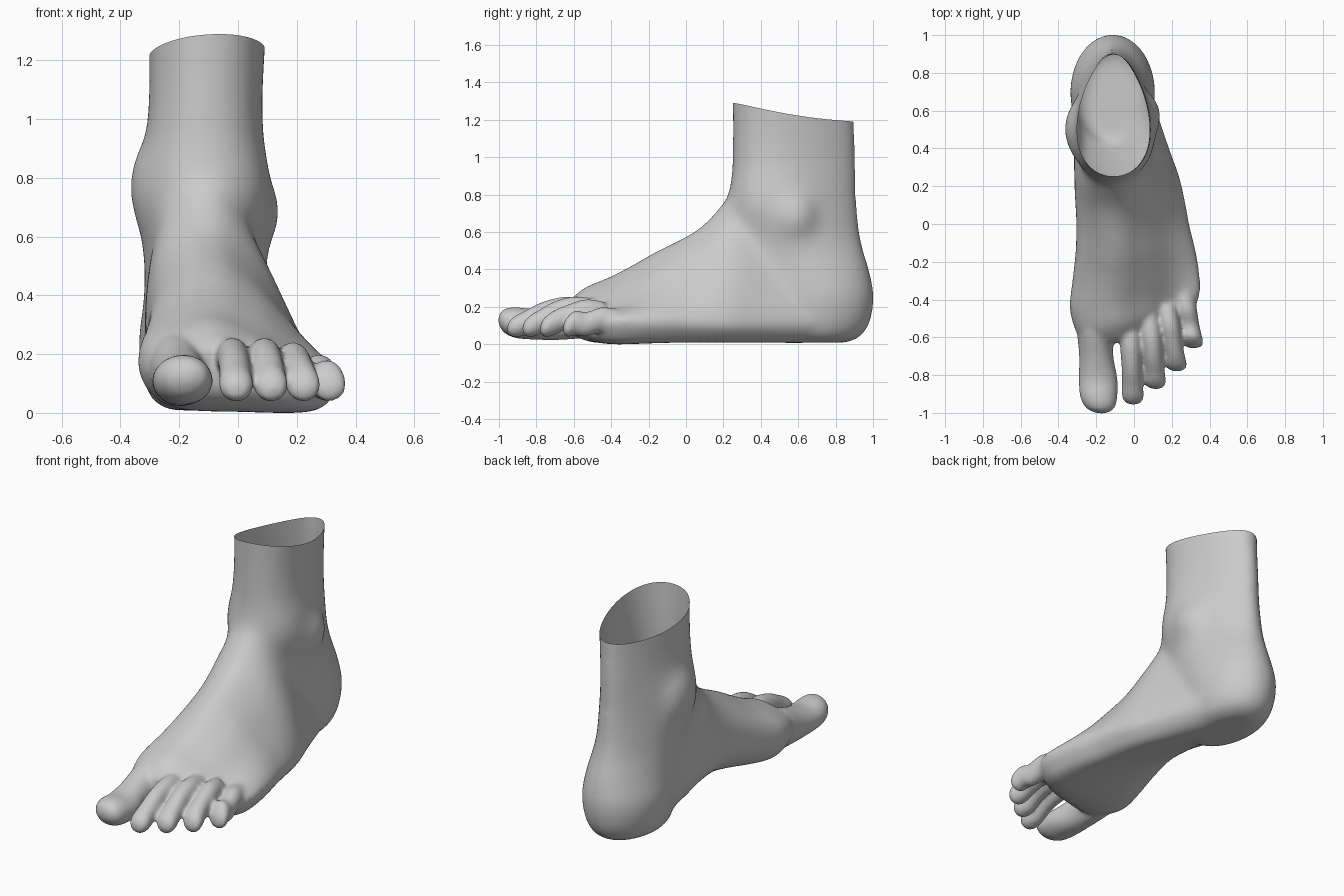
import bpy, bmesh, math
from mathutils import Vector

if "Cube" in bpy.data.objects:
    bpy.data.objects.remove(bpy.data.objects["Cube"])

bm = bmesh.new()


def catmull(a, b, c, d, t):
    return 0.5 * (2 * b + (c - a) * t + (2 * a - 5 * b + 4 * c - d) * t * t
                  + (3 * b - a - 3 * c + d) * t ** 3)


def closed_curve(pts, steps=6):
    n = len(pts)
    return [catmull(pts[i - 1], pts[i], pts[(i + 1) % n], pts[(i + 2) % n], s / steps)
            for i in range(n) for s in range(steps)]


def loft(rings, steps=5):
    """Closed smooth skin through a row of rings."""
    n, fine = len(rings), []
    for i in range(n - 1):
        four = [rings[min(max(j, 0), n - 1)] for j in range(i - 1, i + 3)]
        for s in range(steps):
            fine.append([catmull(*p, s / steps) for p in zip(*four)])
    fine.append(rings[-1])
    vs = [[bm.verts.new(p) for p in r] for r in fine]
    m = len(vs[0])
    for r, q in zip(vs, vs[1:]):
        for i in range(m):
            bm.faces.new((r[i], r[(i + 1) % m], q[(i + 1) % m], q[i]))
    for r, flip in ((vs[0], True), (vs[-1], False)):
        c = bm.verts.new(sum((v.co for v in r), Vector()) / m)
        for i in range(m):
            f = (r[i], r[(i + 1) % m], c)
            bm.faces.new(f[::-1] if flip else f)


# leg and heel: horizontal rings (z, x min, x max, y front, y back, narrowing at back)
def leg_ring(z, x0, x1, y0, y1, e):
    cx, cy, rx, ry = (x0 + x1) / 2, (y0 + y1) / 2, (x1 - x0) / 2, (y1 - y0) / 2
    out = []
    for i in range(40):
        a = math.tau * i / 40
        out.append(Vector((cx + rx * math.sin(a) * (1 - e * math.cos(a)), cy + ry * math.cos(a), z)))
    return out


loft([leg_ring(*r) for r in (
    (0.005, -0.23, 0.0, 0.45, 0.86, 0), (0.04, -0.29, 0.06, 0.42, 0.935, 0),
    (0.12, -0.325, 0.095, 0.4, 0.985, 0), (0.25, -0.338, 0.112, 0.38, 1.004, 0),
    (0.38, -0.322, 0.105, 0.35, 0.983, 0.08), (0.5, -0.318, 0.095, 0.31, 0.948, 0.2),
    (0.6, -0.325, 0.095, 0.27, 0.928, 0.28), (0.72, -0.332, 0.105, 0.222, 0.917, 0.34),
    (0.82, -0.326, 0.098, 0.23, 0.909, 0.34), (0.95, -0.306, 0.08, 0.243, 0.907, 0.3),
    (1.1, -0.297, 0.08, 0.247, 0.903, 0.27), (1.35, -0.299, 0.096, 0.248, 0.9, 0.27))])

# ankle bones
for c, s in (((-0.285, 0.5, 0.76), (0.088, 0.16, 0.18)), ((0.058, 0.57, 0.68), (0.092, 0.13, 0.14))):
    new = bmesh.ops.create_uvsphere(bm, u_segments=24, v_segments=16, radius=1)["verts"]
    for v in new:
        v.co = Vector(c) + Vector([p * q for p, q in zip(v.co, s)])


# instep and sole: upright slices (y, x min, x max, ridge x, top z, bottom z, arch, slant)
def foot_slice(y, xl, xr, xa, zt, zb, arch, k):
    pts = [(xa, zt),
           (xa + 0.36 * (xr - xa), 0.84 * zt),
           (xa + 0.68 * (xr - xa), 0.57 * zt),
           (xr, min(0.4 * zt, 0.14)),
           (xr - 0.03, zb + 0.045),
           (xr - 0.11, zb),
           ((xl + xr) / 2, zb + arch * 0.25),
           (xl + 0.14, zb + 0.01 + arch * 0.75),
           (xl + 0.04, zb + 0.065 + arch),
           (xl, max(min(0.48 * zt, 0.28), 0.1)),
           (xl + 0.2 * (xa - xl), 0.78 * zt)]
    return closed_curve([Vector((x, y + k * (x + 0.1), z)) for x, z in pts])


loft([foot_slice(*r) for r in (
    (0.75, -0.28, 0.08, -0.1, 0.45, 0.01, 0.0, 0),
    (0.6, -0.31, 0.12, -0.1, 0.6, 0.005, 0.02, 0),
    (0.4, -0.318, 0.185, -0.1, 0.72, 0.005, 0.06, 0),
    (0.25, -0.318, 0.238, -0.11, 0.8, 0.005, 0.1, 0),
    (0.1, -0.312, 0.272, -0.11, 0.652, 0.005, 0.11, 0),
    (0.0, -0.306, 0.29, -0.11, 0.582, 0.005, 0.1, 0),
    (-0.15, -0.31, 0.326, -0.1, 0.5, 0.003, 0.06, 0),
    (-0.3, -0.328, 0.345, -0.1, 0.412, 0.0, 0.02, 0.05),
    (-0.42, -0.34, 0.345, -0.11, 0.35, 0.0, 0.0, 0.12),
    (-0.53, -0.305, 0.32, -0.1, 0.304, 0.012, 0.0, 0.22),
    (-0.6, -0.26, 0.27, -0.08, 0.252, 0.045, 0.0, 0.28),
    (-0.63, -0.22, 0.22, -0.07, 0.215, 0.085, 0.0, 0.28))])


# toes: upright oval rings (x, y, z, half width, half height)
def toe(rings):
    loft([[Vector((x + rx * math.sin(math.tau * i / 24), y, z + rz * math.cos(math.tau * i / 24)))
           for i in range(24)] for x, y, z, rx, rz in rings])


toe([(-0.2, -0.42, 0.17, 0.12, 0.13), (-0.205, -0.58, 0.142, 0.097, 0.117),
     (-0.2, -0.7, 0.118, 0.091, 0.1), (-0.19, -0.82, 0.105, 0.103, 0.084),
     (-0.187, -0.91, 0.112, 0.1, 0.083), (-0.18, -0.965, 0.12, 0.082, 0.068),
     (-0.174, -0.992, 0.124, 0.052, 0.042), (-0.172, -1.006, 0.125, 0.006, 0.006)])

# small toes: base x, base y, tip x, tip y, knuckle height
for bx, by, tx, ty, h in ((-0.025, -0.5, -0.004, -0.958, 0.18), (0.08, -0.48, 0.116, -0.875, 0.18),
                          (0.172, -0.43, 0.228, -0.781, 0.165), (0.262, -0.36, 0.316, -0.658, 0.125)):
    rings = []
    for t, z, rx, rz in ((0, h, 0.05, 0.06), (0.3, h + 0.005, 0.056, 0.068), (0.58, h - 0.022, 0.053, 0.066),
                         (0.78, 0.112, 0.056, 0.067), (0.9, 0.092, 0.059, 0.058),
                         (0.965, 0.082, 0.046, 0.042), (0.99, 0.08, 0.027, 0.024), (1.0, 0.08, 0.004, 0.004)):
        rings.append((bx + (tx - bx) * t, by + (ty - by) * t, z, rx, rz))
    toe(rings)

bmesh.ops.recalc_face_normals(bm, faces=bm.faces)
raw = bpy.data.meshes.new("foot_parts")
bm.to_mesh(raw)
bm.free()
foot = bpy.data.objects.new("foot", raw)
bpy.context.collection.objects.link(foot)

# fuse all parts into one skin
mod = foot.modifiers.new("fuse", "REMESH")
mod.mode = "VOXEL"
mod.voxel_size = 0.0095
dg = bpy.context.evaluated_depsgraph_get()
skin = bpy.data.meshes.new_from_object(foot.evaluated_get(dg))
foot.modifiers.clear()

# soften joins: lightly on the toes, more on the body, most around the ankle
bm = bmesh.new()
bm.from_mesh(skin)


def soften(verts, times):
    for _ in range(times):
        bmesh.ops.smooth_vert(bm, verts=verts, factor=0.5,
                              use_axis_x=True, use_axis_y=True, use_axis_z=True)


soften(bm.verts[:], 6)
for i in range(5):
    soften([v for v in bm.verts if v.co.y > -0.48 + 0.05 * i], 5)
ankle = Vector((-0.1, 0.35, 0.65))
for i in range(25):
    reach = 0.3 + 0.012 * i
    soften([v for v in bm.verts if (v.co - ankle).length < reach], 6)
soften(bm.verts[:], 3)

# open the leg top and give it the sloping rim
bmesh.ops.bisect_plane(bm, geom=bm.verts[:] + bm.edges[:] + bm.faces[:],
                       plane_co=(0, 0, 1.2), plane_no=(0, 0, 1), clear_outer=True)
for v in bm.verts:
    x, y, z = v.co
    if z > 0.95:
        rim = 1.185 + 0.1 * max((0.9 - y) / 0.65, 0) ** 2 + 0.07 * (x + 0.1)
        v.co.z += (z - 0.95) / 0.25 * (rim - 1.2)
low = min(v.co.z for v in bm.verts)
for v in bm.verts:
    v.co.z -= low
for f in bm.faces:
    f.smooth = True
    f.material_index = 0
bm.to_mesh(skin)
bm.free()
foot.data = skin
skin.name = "foot"

grey = bpy.data.materials.new("plain grey")
grey.diffuse_color = (0.6, 0.6, 0.6, 1)
grey.use_nodes = True
grey.node_tree.nodes["Principled BSDF"].inputs["Base Color"].default_value = grey.diffuse_color
skin.materials.clear()
skin.materials.append(grey)
